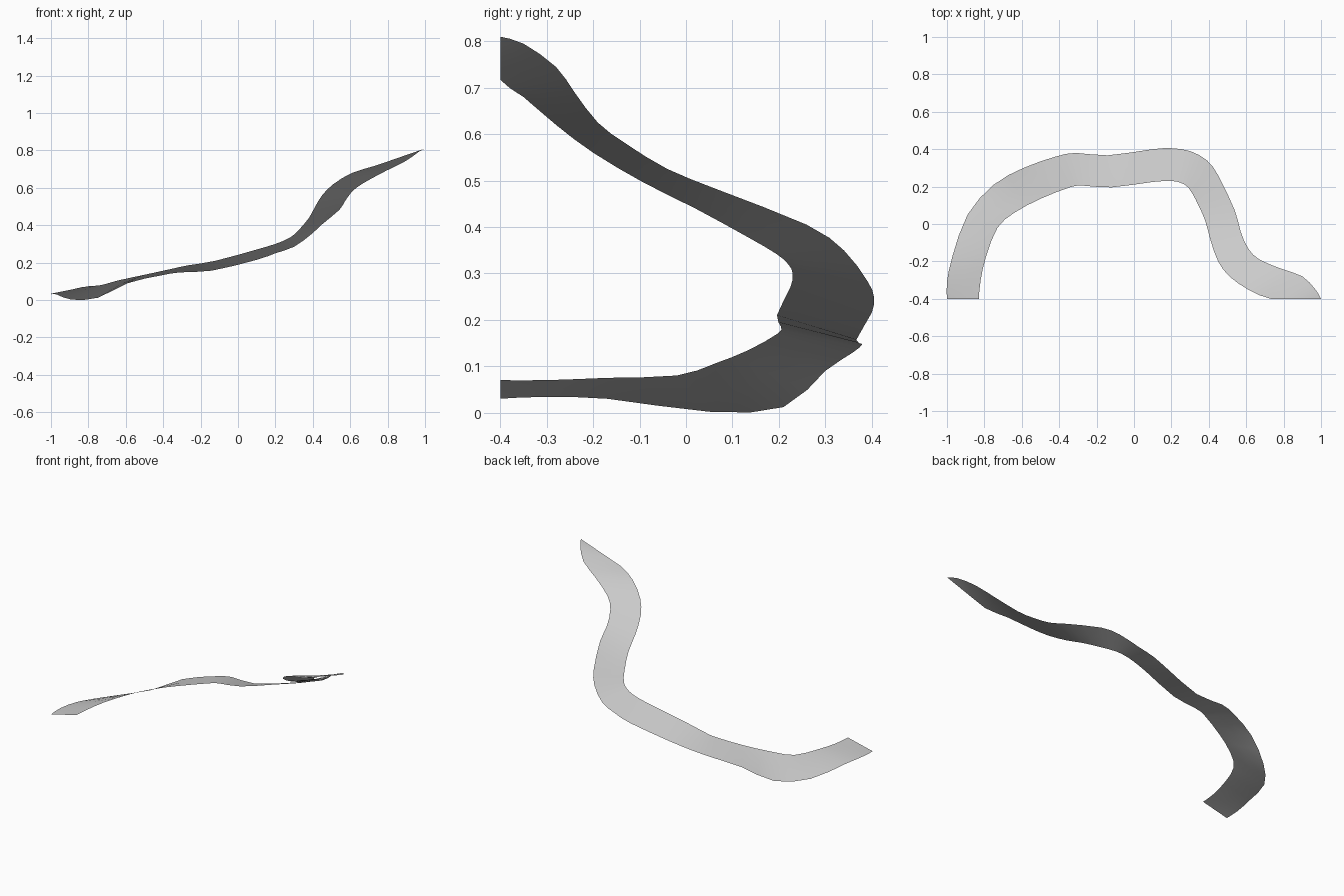
import bpy
import bmesh
from mathutils import Vector

STEPS_ALONG = 2      # spline segments between two neighbouring rungs
STEPS_ACROSS = 2     # strips across the width
FRONT_CUT = -0.4     # both ends are cut off along this plane

# Remove the default object
default_cube = bpy.data.objects.get("Cube")
if default_cube:
    bpy.data.objects.remove(default_cube, do_unlink=True)

# Outer edge of the banked ribbon, from the low end to the high end
outer_edge = [
    (-1, -.4, .03), (-1, -.31, .034), (-.97, -.17, .03), (-.89, .05, .002),
    (-.75, .21, .012), (-.59, .3, .09), (-.42, .36, .13), (-.31, .38, .148),
    (-.14, .367, .157), (.1, .4, .215), (.2, .405, .25), (.3, .39, .285),
    (.39, .34, .35), (.45, .26, .405), (.54, .07, .48), (.57, -.04, .525),
    (.61, -.13, .58), (.67, -.19, .625), (.79, -.24, .69), (.9, -.28, .745),
    (.97, -.35, .795), (1, -.4, .81),
]

# Inner edge, point by point opposite the outer edge
inner_edge = [
    (-.83, -.4, .07), (-.82, -.3, .07), (-.79, -.17, .075), (-.73, -.02, .08),
    (-.64, .06, .105), (-.5, .135, .135), (-.34, .197, .17), (-.27, .205, .185),
    (-.12, .196, .21), (.1, .225, .27), (.2, .23, .3), (.25, .22, .32),
    (.29, .195, .342), (.33, .13, .38), (.38, .02, .44), (.41, -.09, .495),
    (.45, -.2, .56), (.51, -.28, .62), (.61, -.35, .68), (.73, -.4, .717),
    (.87, -.4, .765), (1, -.4, .81),
]


def smooth_path(points, steps):
    """Pass a Catmull-Rom spline through the points."""
    pts = [Vector(p) for p in points]
    path = []
    for i in range(len(pts) - 1):
        before = pts[max(i - 1, 0)]
        start, end = pts[i], pts[i + 1]
        after = pts[min(i + 2, len(pts) - 1)]
        for s in range(steps):
            t = s / steps
            tangent_in = (end - before) / 2
            tangent_out = (after - start) / 2
            p = (start * (2 * t**3 - 3 * t**2 + 1) + tangent_in * (t**3 - 2 * t**2 + t)
                 + end * (3 * t**2 - 2 * t**3) + tangent_out * (t**3 - t**2))
            p.y = max(p.y, FRONT_CUT)
            p.z = max(p.z, 0)
            path.append(p)
    path.append(pts[-1])
    return path


def make_material(name, color):
    material = bpy.data.materials.new(name)
    material.use_nodes = True
    material.diffuse_color = color
    material.node_tree.nodes["Principled BSDF"].inputs["Base Color"].default_value = color
    return material


def loft_sheet(name, left, right, material):
    """Span an upward-facing open sheet between two edge paths."""
    bm = bmesh.new()
    rows = []
    for a, b in zip(left, right):
        rows.append([bm.verts.new(a.lerp(b, k / STEPS_ACROSS))
                     for k in range(STEPS_ACROSS + 1)])
    for row, following in zip(rows, rows[1:]):
        for k in range(STEPS_ACROSS):
            face = bm.faces.new((row[k], row[k + 1], following[k + 1], following[k]))
            face.smooth = True
    # The high end runs out to a single corner
    bmesh.ops.remove_doubles(bm, verts=bm.verts[:], dist=0.0005)
    mesh = bpy.data.meshes.new(name)
    bm.to_mesh(mesh)
    bm.free()
    mesh.materials.append(material)
    sheet = bpy.data.objects.new(name, mesh)
    bpy.context.collection.objects.link(sheet)
    return sheet


# Winding road surface
light_grey = make_material("light_grey", (0.6, 0.6, 0.6, 1))
loft_sheet("road_surface",
           smooth_path(outer_edge, STEPS_ALONG),
           smooth_path(inner_edge, STEPS_ALONG),
           light_grey)
